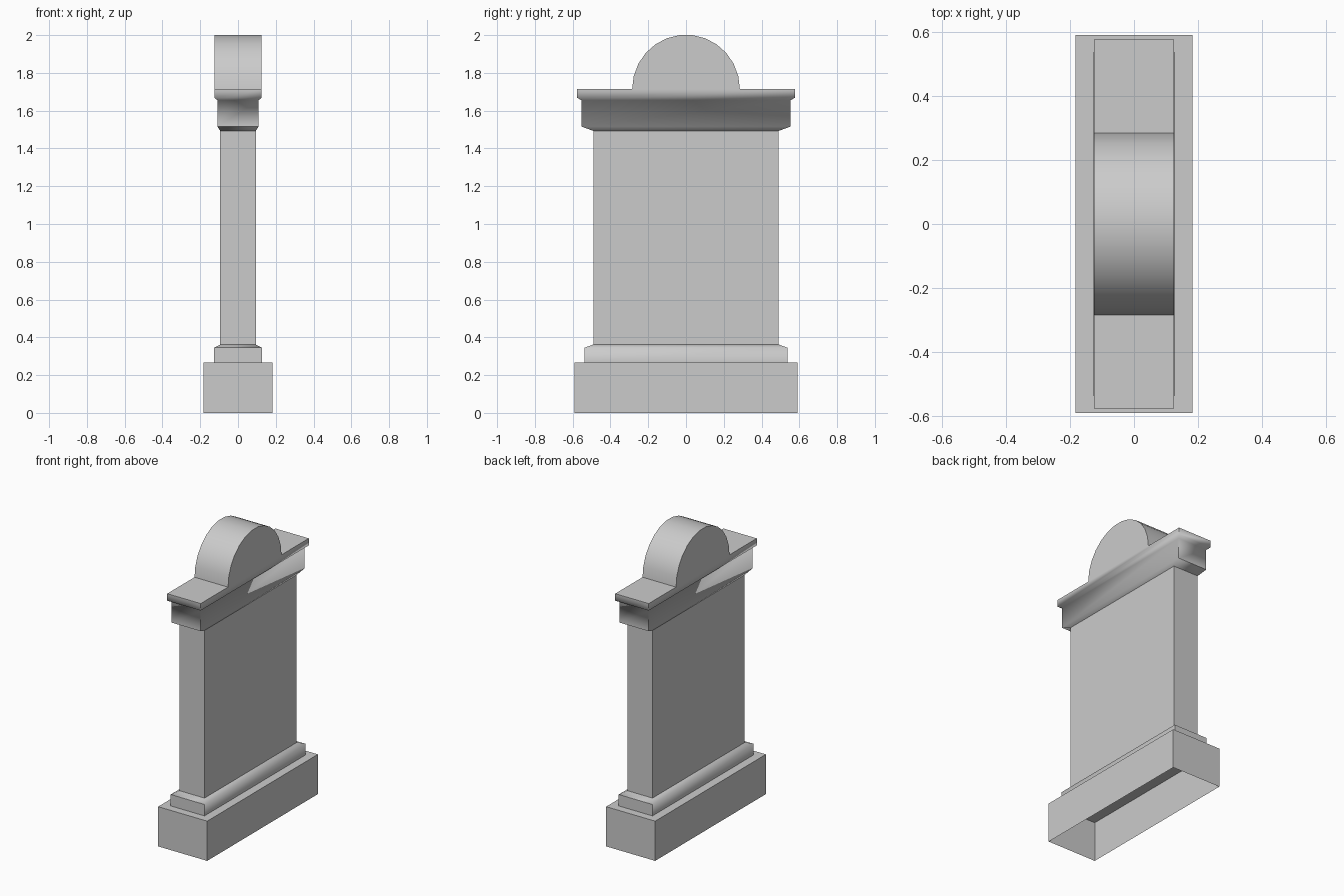
import bpy, bmesh, math

cube = bpy.data.objects.get("Cube")
if cube:
    bpy.data.objects.remove(cube, do_unlink=True)

stone = bpy.data.materials.new("grey_stone")
stone.use_nodes = True
colour = (0.6, 0.6, 0.6, 1)
stone.diffuse_color = colour
stone.node_tree.nodes["Principled BSDF"].inputs["Base Color"].default_value = colour


def finish(name, bm, smooth_angle=None):
    mesh = bpy.data.meshes.new(name)
    bm.normal_update()
    bm.to_mesh(mesh)
    bm.free()
    mesh.materials.append(stone)
    obj = bpy.data.objects.new(name, mesh)
    bpy.context.collection.objects.link(obj)
    if smooth_angle:
        bpy.ops.object.select_all(action='DESELECT')
        obj.select_set(True)
        bpy.context.view_layer.objects.active = obj
        bpy.ops.object.shade_smooth_by_angle(angle=math.radians(smooth_angle))
    return obj


def stacked_block(name, levels, top=False, smooth_angle=None):
    """Rectangular shell through levels of (half x, half y, z)."""
    bm = bmesh.new()
    rings = [[bm.verts.new((sx * hx, sy * hy, z))
              for sx, sy in ((-1, -1), (1, -1), (1, 1), (-1, 1))]
             for hx, hy, z in levels]
    for low, high in zip(rings, rings[1:]):
        for i in range(4):
            j = (i + 1) % 4
            bm.faces.new((low[i], low[j], high[j], high[i]))
    if top:
        bm.faces.new(rings[-1])
    return finish(name, bm, smooth_angle)


# Hollow base, open underneath
stacked_block("base", [(0.183, 0.59, 0), (0.183, 0.59, 0.268)], top=True)

# Stepped foot and upright slab
stacked_block("foot_moulding", [(0.126, 0.537, 0.268), (0.126, 0.537, 0.345),
                                (0.094, 0.491, 0.362)], smooth_angle=66)
stacked_block("upright_slab", [(0.094, 0.491, 0.362), (0.094, 0.491, 1.493)])

# Cornice with flared lip
stacked_block("cornice", [(0.094, 0.491, 1.493), (0.109, 0.554, 1.516),
                          (0.109, 0.554, 1.655), (0.125, 0.576, 1.668),
                          (0.125, 0.576, 1.715)], top=True, smooth_angle=66)

# Half-round crest
SEGMENTS = 13
RADIUS = 0.285
rise = RADIUS / math.cos(math.pi / SEGMENTS / 2)
bm = bmesh.new()
profile = []
for i in range(SEGMENTS + 1):
    a = math.pi * i / SEGMENTS
    profile.append(bm.verts.new((-0.125, RADIUS * math.cos(a), 1.715 + rise * math.sin(a))))
face = bm.faces.new(profile)
ext = bmesh.ops.extrude_face_region(bm, geom=[face])
moved = [v for v in ext["geom"] if isinstance(v, bmesh.types.BMVert)]
bmesh.ops.translate(bm, verts=moved, vec=(0.25, 0, 0))
bmesh.ops.recalc_face_normals(bm, faces=bm.faces)
# Remove the hidden face resting on the cornice
bm.normal_update()
under = [f for f in bm.faces if f.normal.z < -0.9]
bmesh.ops.delete(bm, geom=under, context='FACES_ONLY')
finish("crest", bm, 40)
